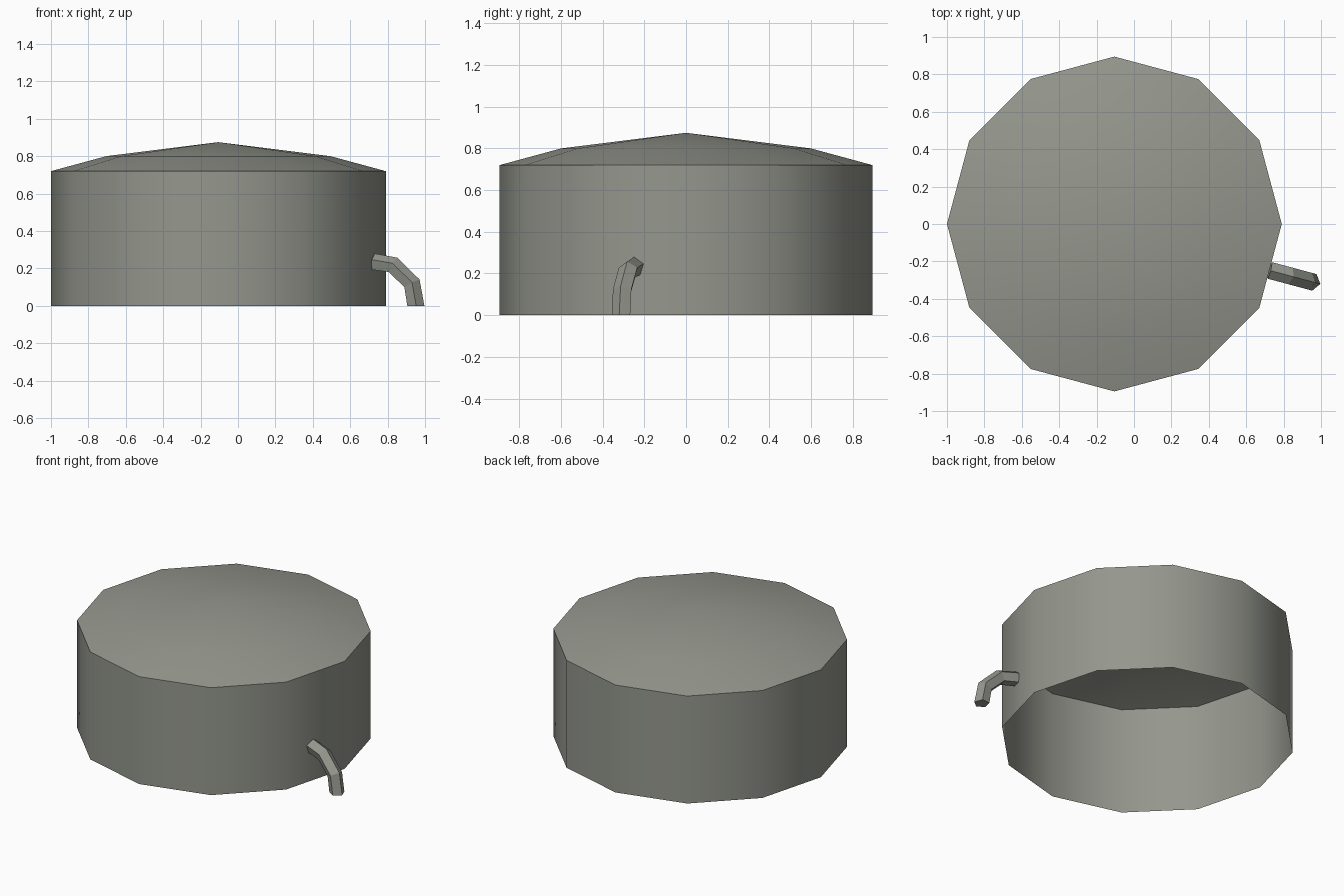
import bpy, bmesh, math
from mathutils import Vector

if "Cube" in bpy.data.objects:
    bpy.data.objects.remove(bpy.data.objects["Cube"])

CX = -0.105      # tank axis
SIDES = 12

mat = bpy.data.materials.new("grey green metal")
mat.diffuse_color = (0.30, 0.31, 0.27, 1)
mat.use_nodes = True
mat.node_tree.nodes["Principled BSDF"].inputs["Base Color"].default_value = mat.diffuse_color


def make_object(name, bm, smooth):
    bmesh.ops.recalc_face_normals(bm, faces=bm.faces)
    mesh = bpy.data.meshes.new(name)
    bm.to_mesh(mesh)
    bm.free()
    mesh.materials.append(mat)
    obj = bpy.data.objects.new(name, mesh)
    bpy.context.collection.objects.link(obj)
    for p in mesh.polygons:
        p.use_smooth = smooth
    return obj


def bridge(bm, a, b):
    n = len(a)
    for i in range(n):
        bm.faces.new((a[i], a[(i + 1) % n], b[(i + 1) % n], b[i]))


def tank_ring(bm, r, z):
    return [bm.verts.new((CX + r * math.cos(2 * math.pi * i / SIDES),
                          r * math.sin(2 * math.pi * i / SIDES), z))
            for i in range(SIDES)]


# Tank wall, open at the bottom
bm = bmesh.new()
bridge(bm, tank_ring(bm, 0.895, 0), tank_ring(bm, 0.895, 0.72))
make_object("tank_wall", bm, True)

# Two-slope roof rising to a point
bm = bmesh.new()
outer, inner = tank_ring(bm, 0.895, 0.72), tank_ring(bm, 0.6, 0.80)
bridge(bm, outer, inner)
apex = bm.verts.new((CX, 0, 0.875))
for i in range(SIDES):
    bm.faces.new((inner[i], inner[(i + 1) % SIDES], apex))
roof = make_object("tank_roof", bm, True)
# make sure the open roof sheet faces upward
if roof.data.polygons[0].normal.z < 0:
    roof.data.flip_normals()

# Outlet pipe: five-sided tube bending down to the ground
ang = math.radians(-15)
out = Vector((math.cos(ang), math.sin(ang), 0))
side = Vector((-math.sin(ang), math.cos(ang), 0))
start = Vector((0.725, -0.248, 0))
# (distance outward, height, tilt of the section in degrees)
path = [(0.0, 0.232, 8), (0.11, 0.215, 28), (0.212, 0.118, 62), (0.233, 0.0, 90)]
bm = bmesh.new()
rings = []
for d, z, tilt in path:
    t = math.radians(tilt)
    up = out * math.sin(t) + Vector((0, 0, math.cos(t)))
    c = start + out * d + Vector((0, 0, z))
    rings.append([bm.verts.new(c + 0.048 * (up * math.cos(k * 2 * math.pi / 5)
                                            + side * math.sin(k * 2 * math.pi / 5)))
                  for k in range(5)])
for a, b in zip(rings, rings[1:]):
    bridge(bm, a, b)
bm.faces.new(rings[0])
bm.faces.new(rings[-1])
make_object("outlet_pipe", bm, False)
